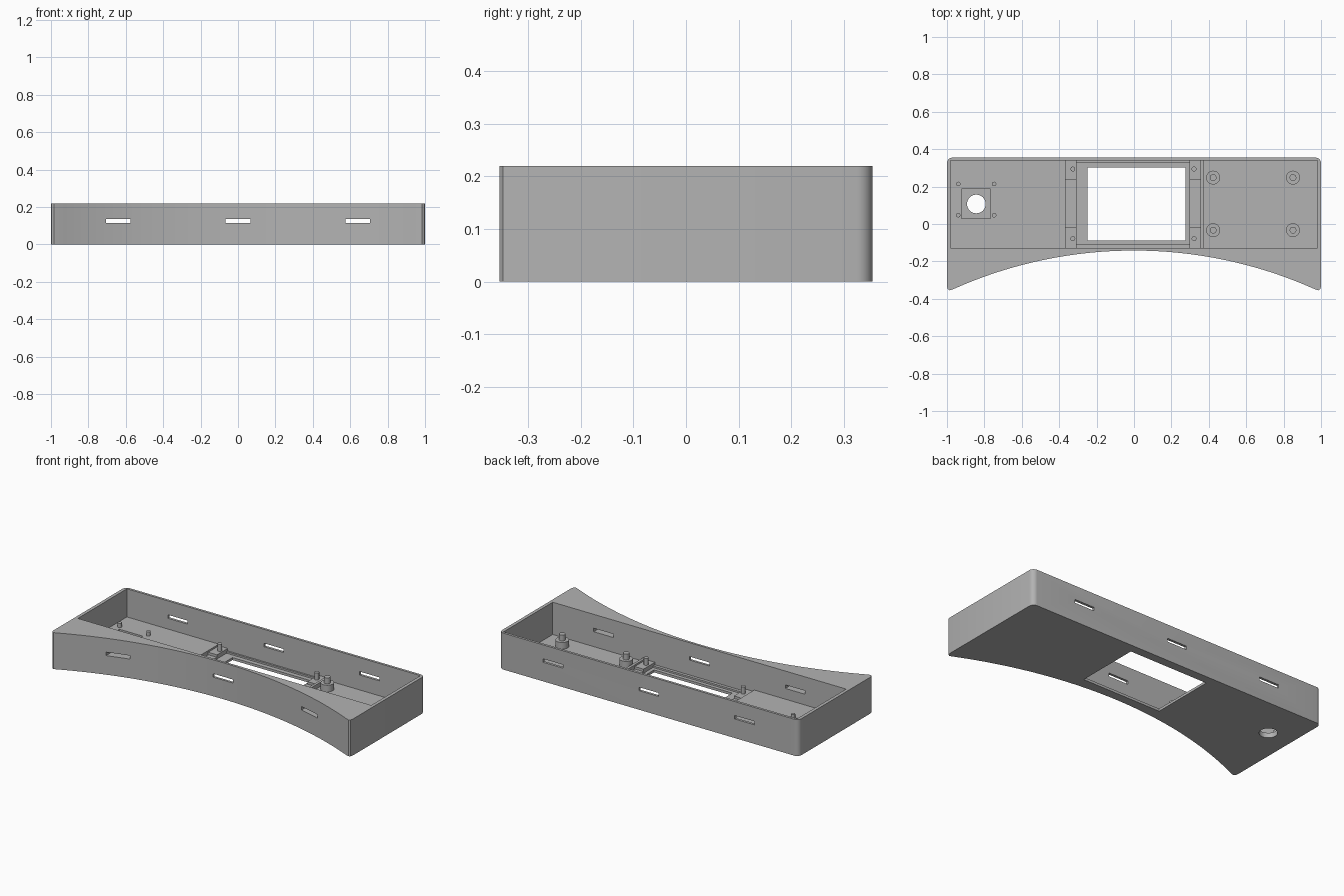
import bpy, bmesh, math
from mathutils import Matrix, Vector

cube = bpy.data.objects.get("Cube")
if cube:
    bpy.data.objects.remove(cube, do_unlink=True)

grey = bpy.data.materials.new("plain grey")
grey.use_nodes = True
grey.diffuse_color = (0.45, 0.45, 0.45, 1)
grey.node_tree.nodes["Principled BSDF"].inputs["Base Color"].default_value = grey.diffuse_color


def finish(name, bm):
    bmesh.ops.recalc_face_normals(bm, faces=bm.faces)
    mesh = bpy.data.meshes.new(name)
    bm.to_mesh(mesh)
    bm.free()
    mesh.materials.append(grey)
    obj = bpy.data.objects.new(name, mesh)
    bpy.context.collection.objects.link(obj)
    return obj


def box(name, x, y, z):
    lo, hi = Vector((x[0], y[0], z[0])), Vector((x[1], y[1], z[1]))
    bm = bmesh.new()
    place = Matrix.Translation((lo + hi) / 2) @ Matrix.Diagonal((*(hi - lo), 1))
    bmesh.ops.create_cube(bm, size=1, matrix=place)
    return finish(name, bm)


def cylinder(name, x, y, radius, z):
    bm = bmesh.new()
    bmesh.ops.create_cone(bm, cap_ends=True, segments=32, radius1=radius, radius2=radius,
                          depth=z[1] - z[0], matrix=Matrix.Translation((x, y, sum(z) / 2)))
    return finish(name, bm)


def select(obj):
    bpy.ops.object.select_all(action="DESELECT")
    obj.select_set(True)
    bpy.context.view_layer.objects.active = obj


def smooth(obj):
    select(obj)
    bpy.ops.object.shade_smooth_by_angle(angle=math.radians(30))


def cut(target, cutter):
    cutter.hide_render = True
    mod = target.modifiers.new("cut", "BOOLEAN")
    mod.operation, mod.solver, mod.object = "DIFFERENCE", "EXACT", cutter
    select(target)
    bpy.ops.object.modifier_apply(modifier=mod.name)
    bpy.data.objects.remove(cutter, do_unlink=True)


# Outer body: concave front, rounded corners
HEIGHT, FLOOR, LEDGE = 0.22, 0.025, 0.05
BACK, CORNER, ARC = 0.355, 0.03, 2.366
half = []
for i in range(25):
    x = 0.97 * i / 24
    half.append((x, -0.142 - ARC + math.sqrt(ARC * ARC - x * x)))
half += [(0.985, -0.355), (0.996, -0.348), (1, -0.333)]
for i in range(9):
    a = math.pi / 2 * i / 8
    half.append((1 - CORNER + CORNER * math.cos(a), BACK - CORNER + CORNER * math.sin(a)))
outline = half + [(-x, y) for x, y in reversed(half[1:])]

bm = bmesh.new()
base = bm.faces.new([bm.verts.new((x, y, 0)) for x, y in outline])
extruded = bmesh.ops.extrude_face_region(bm, geom=[base])["geom"]
bmesh.ops.translate(bm, vec=(0, 0, HEIGHT),
                    verts=[v for v in extruded if isinstance(v, bmesh.types.BMVert)])
body = finish("case_body", bm)

# Inner cavity with a raised floor on one end
INNER_Y = (-0.128, 0.34)
cut(body, box("cavity_cutter", (-0.366, 0.98), INNER_Y, (FLOOR, 0.4)))
cut(body, box("raised_cavity_cutter", (-0.98, -0.3), INNER_Y, (LEDGE, 0.4)))

# Display window with a recessed rim
cut(body, box("rim_cutter", (-0.307, 0.297), (-0.11, 0.329), (0.015, 0.1)))
cut(body, box("window_cutter", (-0.248, 0.275), (-0.088, 0.302), (-0.1, 0.1)))

# Square pocket and round hole
cut(body, box("pocket_cutter", (-0.923, -0.766), (0.03, 0.186), (0.03, 0.1)))
cut(body, cylinder("hole_cutter", -0.843, 0.107, 0.05, (-0.1, 0.1)))

# Slots through the front and back walls
for x in (-0.64, 0, 0.64):
    cut(body, box("slot_cutter", (x - 0.066, x + 0.066), (-0.6, 0.6), (0.115, 0.136)))
smooth(body)

# Divider rib beside the display
box("divider_rib", (0.356, 0.372), INNER_Y, (0.02, LEDGE))

# Display mounting blocks with pins
for x, pin_x in (((-0.366, -0.307), -0.327), ((0.297, 0.356), 0.321)):
    for y, pin_y in (((-0.128, -0.019), -0.078), ((0.238, 0.34), 0.294)):
        box("display_block", x, y, (0.01, 0.04))
        smooth(cylinder("display_pin", pin_x, pin_y, 0.013, (0.035, 0.082)))

# Board standoffs with pins
for x in (0.423, 0.85):
    for y in (-0.033, 0.248):
        smooth(cylinder("board_standoff", x, y, 0.037, (0.02, 0.065)))
        smooth(cylinder("board_pin", x, y, 0.018, (0.06, 0.1)))

# Small pins around the pocket
for x in (-0.94, -0.748):
    for y in (0.047, 0.214):
        smooth(cylinder("pocket_pin", x, y, 0.012, (0.045, 0.075)))
